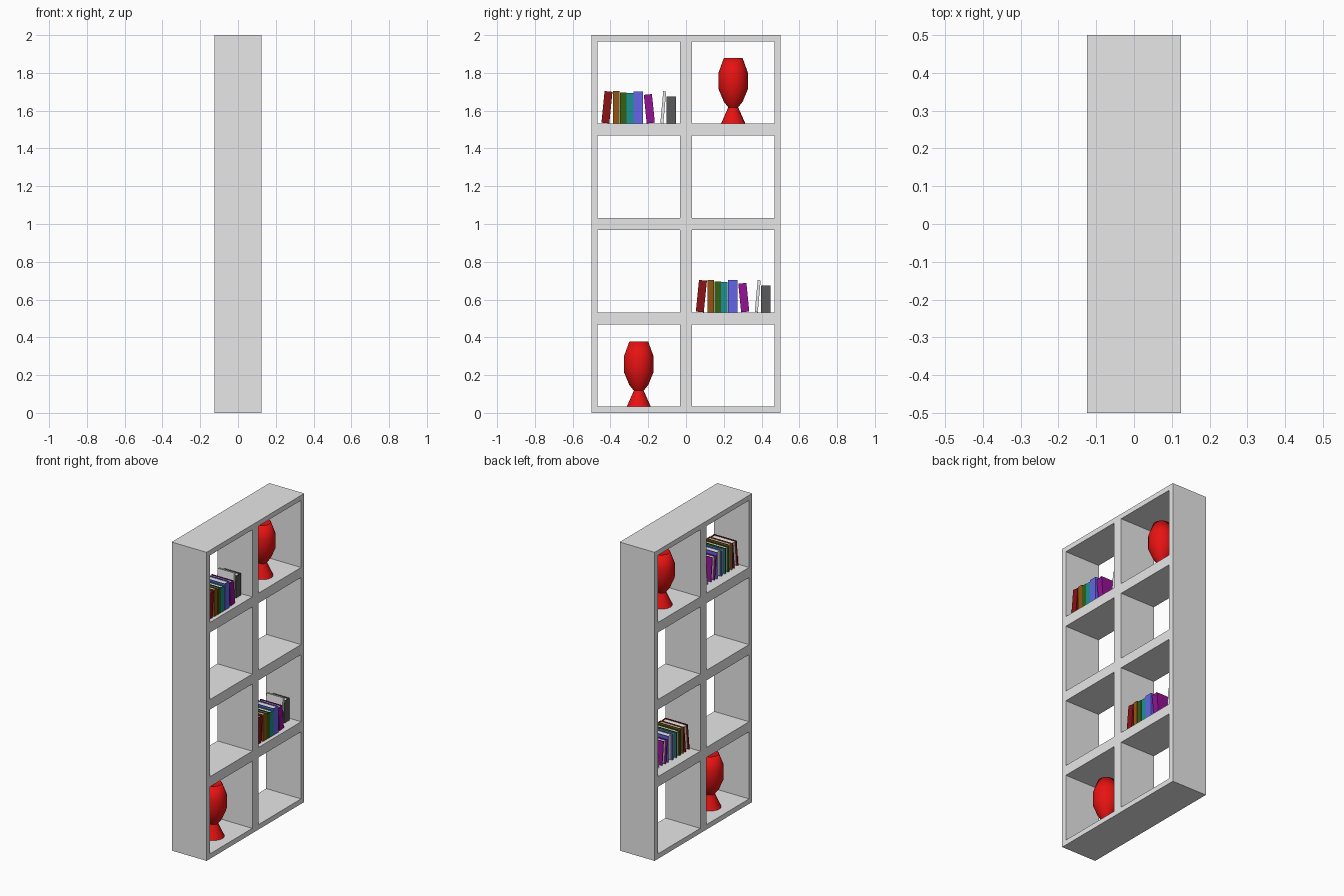
import bpy, bmesh, math
from mathutils import Matrix, Vector

if "Cube" in bpy.data.objects:
    bpy.data.objects.remove(bpy.data.objects["Cube"])


def material(name, rgb):
    m = bpy.data.materials.new(name)
    m.diffuse_color = (*rgb, 1)
    m.use_nodes = True
    m.node_tree.nodes["Principled BSDF"].inputs["Base Color"].default_value = m.diffuse_color
    return m


GREY = material("light grey", (0.8, 0.8, 0.8))
PAPER = material("paper white", (0.9, 0.9, 0.9))
VASE = material("vase red", (0.8, 0.006, 0.006))
RED = material("dark red", (0.26, 0.006, 0.008))
BROWN = material("brown", (0.3, 0.09, 0.006))
GREEN = material("green", (0.034, 0.12, 0.006))
TEAL = material("teal", (0.01, 0.29, 0.29))
BLUE = material("blue", (0.13, 0.13, 0.8))
PURPLE = material("purple", (0.3, 0.006, 0.3))
DARK = material("dark grey", (0.1, 0.1, 0.1))


def finish(bm, name, *mats):
    bmesh.ops.recalc_face_normals(bm, faces=bm.faces)
    me = bpy.data.meshes.new(name)
    bm.to_mesh(me)
    bm.free()
    for m in mats:
        me.materials.append(m)
    ob = bpy.data.objects.new(name, me)
    bpy.context.collection.objects.link(ob)
    return ob


def box(bm, lo, hi, mat=0):
    lo, hi = Vector(lo), Vector(hi)
    vs = bmesh.ops.create_cube(bm, size=1)["verts"]
    for v in vs:
        v.co = (lo + hi) / 2 + v.co * (hi - lo)
    for f in {f for v in vs for f in v.link_faces}:
        f.material_index = mat


# Shelf frame: flat lattice with 2 x 4 openings, extruded through the depth
WALL = 0.0325


def lines(start, cells):
    out = [start]
    for i in range(cells):
        out += [start + i * 0.5 + WALL, start + (i + 1) * 0.5 - WALL]
    return out + [start + cells * 0.5]


ys, zs = lines(-0.5, 2), lines(0, 4)
bm = bmesh.new()
grid = [[bm.verts.new((-0.125, y, z)) for z in zs] for y in ys]
for i in range(len(ys) - 1):
    for j in range(len(zs) - 1):
        if i % 2 == 0 or j % 2 == 0:
            bm.faces.new((grid[i][j], grid[i + 1][j], grid[i + 1][j + 1], grid[i][j + 1]))
bmesh.ops.delete(bm, geom=[v for v in bm.verts if not v.link_faces], context="VERTS")
new = bmesh.ops.extrude_face_region(bm, geom=bm.faces[:], use_keep_orig=True)["geom"]
bmesh.ops.translate(bm, vec=(0.25, 0, 0), verts=[g for g in new if isinstance(g, bmesh.types.BMVert)])
finish(bm, "shelf_frame", GREY)


# Vase: turned profile, open at the top, thin wall
PROFILE = [(0.064, 0), (0.026, 0.085), (0.05, 0.115), (0.079, 0.185),
           (0.079, 0.265), (0.05, 0.345)]


def vase(name, y, z, sides=16):
    bm = bmesh.new()
    rings = [[bm.verts.new((r * math.cos(a), r * math.sin(a), h))
              for a in (2 * math.pi * k / sides for k in range(sides))] for r, h in PROFILE]
    for lo, hi in zip(rings, rings[1:]):
        for k in range(sides):
            n = (k + 1) % sides
            bm.faces.new((lo[k], lo[n], hi[n], hi[k]))
    bm.faces.new(rings[0][::-1])
    ob = finish(bm, name, VASE)
    ob.location = (0, y, z)
    mod = ob.modifiers.new("wall", "SOLIDIFY")
    mod.thickness = 0.003
    bpy.context.view_layer.objects.active = ob
    ob.select_set(True)
    bpy.ops.object.shade_smooth_by_angle(angle=math.radians(60))
    ob.select_set(False)


vase("upper_vase", 0.25, 1.5 + WALL)
vase("lower_vase", -0.25, WALL)


# Book: two covers and a spine (towards +x) around a recessed page block
def book(name, mat, y0, y1, front, height, lean, centre, z):
    bm = bmesh.new()
    back, t, gap = -0.062, 0.005, 0.006
    if y1 - y0 < 0.02:
        t = 0.003
    w = y1 - y0
    box(bm, (back, 0, 0), (front, t, height))
    box(bm, (back, w - t, 0), (front, w, height))
    box(bm, (front - t, t, 0), (front, w - t, height))
    box(bm, (back + 0.01, t, gap), (front - t, w - t, height - gap), 1)
    # leaning books tip over their lower edge
    pivot = Vector((0, w if lean > 0 else 0, 0))
    bmesh.ops.rotate(bm, cent=pivot, matrix=Matrix.Rotation(-lean, 3, "X"), verts=bm.verts)
    ob = finish(bm, name, mat, PAPER)
    ob.location = (0, centre + y0, z)


BOOKS = [("red_book", RED, -0.198, -0.156, 0.1, 0.168, 0.1),
         ("brown_book", BROWN, -0.136, -0.103, 0.1, 0.172, 0),
         ("green_book", GREEN, -0.100, -0.066, 0.1, 0.163, 0),
         ("teal_book", TEAL, -0.065, -0.029, 0.1, 0.160, 0),
         ("blue_book", BLUE, -0.027, 0.022, 0.1, 0.170, 0),
         ("purple_book", PURPLE, 0.042, 0.085, 0.095, 0.152, -0.1),
         ("light_grey_book", GREY, 0.114, 0.130, 0.057, 0.170, 0.09),
         ("dark_grey_book", DARK, 0.147, 0.198, 0.057, 0.143, 0)]
for row, centre, z in (("upper", -0.25, 1.5 + WALL), ("lower", 0.25, 0.5 + WALL)):
    for name, *spec in BOOKS:
        book(f"{row}_{name}", *spec, centre, z)
